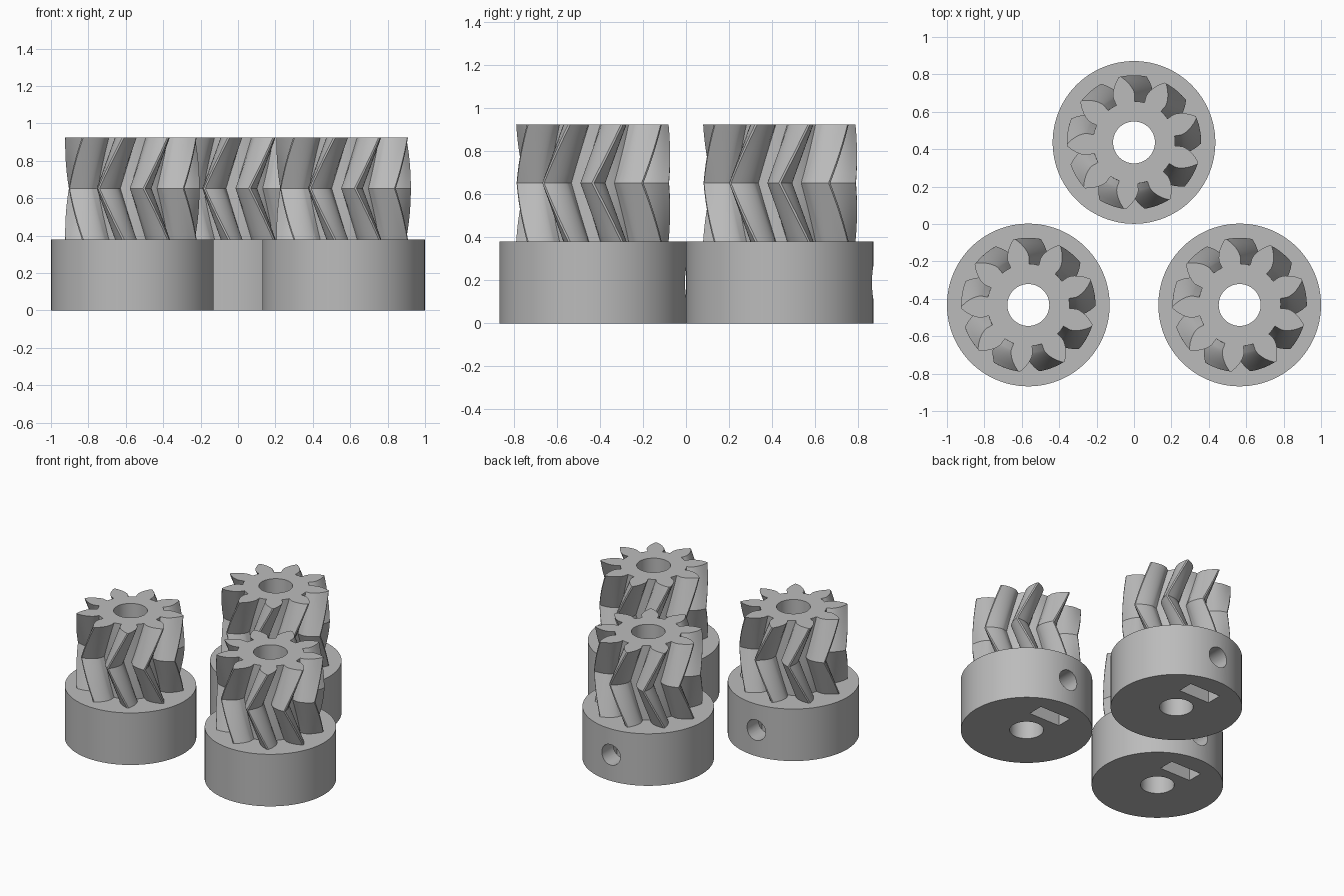
import bpy, bmesh, math
from mathutils import Matrix

if "Cube" in bpy.data.objects:
    bpy.data.objects.remove(bpy.data.objects["Cube"], do_unlink=True)

# Single flat grey
grey = bpy.data.materials.new("plain grey")
grey.use_nodes = True
COLOUR = (0.5, 0.5, 0.5, 1)
grey.diffuse_color = COLOUR
grey.node_tree.nodes["Principled BSDF"].inputs["Base Color"].default_value = COLOUR

TEETH = 9
PITCH_R, ROOT_R, TIP_R = 0.2935, 0.22, 0.359
PRESSURE = math.radians(30)
BASE_R = PITCH_R * math.cos(PRESSURE)
HUB_R, HUB_H, TOP = 0.435, 0.38, 0.925
BORE_R = 0.112
TWIST = math.radians(200 / TEETH)
SLICES = 6
HOLE_Z, NUT_Y = 0.19, 0.24


def add_object(name, bm):
    bmesh.ops.recalc_face_normals(bm, faces=bm.faces)
    mesh = bpy.data.meshes.new(name)
    bm.to_mesh(mesh)
    bm.free()
    mesh.materials.append(grey)
    obj = bpy.data.objects.new(name, mesh)
    bpy.context.collection.objects.link(obj)
    return obj


def cylinder(name, r, depth, centre, sides=64, rot=Matrix()):
    bm = bmesh.new()
    bmesh.ops.create_cone(bm, cap_ends=True, segments=sides, radius1=r, radius2=r,
                          depth=depth, matrix=Matrix.Translation(centre) @ rot)
    return add_object(name, bm)


def box(name, size, centre):
    bm = bmesh.new()
    bmesh.ops.create_cube(bm, size=1, matrix=Matrix.Translation(centre) @ Matrix.Diagonal((*size, 1)))
    return add_object(name, bm)


def involute(angle):
    return math.tan(angle) - angle


def gear_profile():
    """Polar outline: involute flanks above the base circle, radial flanks below."""
    half = math.pi / (2 * TEETH) + involute(PRESSURE)
    flank = [(ROOT_R, half)]
    for i in range(7):
        r = BASE_R + (TIP_R - BASE_R) * (i / 6) ** 1.5
        flank.append((r, half - involute(math.acos(BASE_R / r))))
    tooth = [(r, -a) for r, a in flank] + [(r, a) for r, a in reversed(flank)]
    step = math.tau / TEETH
    tooth.append((ROOT_R, step / 2))
    return [(r, a + k * step) for k in range(TEETH) for r, a in tooth]


def herringbone():
    bm = bmesh.new()
    rings = []
    profile = gear_profile()
    for s in range(2 * SLICES + 1):
        turn = TWIST * abs(s / SLICES - 1)
        z = HUB_H + (TOP - HUB_H) * s / (2 * SLICES)
        rings.append([bm.verts.new((r * math.cos(a + turn), r * math.sin(a + turn), z))
                      for r, a in profile])
    n = len(profile)
    for low, high in zip(rings, rings[1:]):
        for i in range(n):
            j = (i + 1) % n
            bm.faces.new((low[i], low[j], high[j], high[i]))
    bm.faces.new(rings[0][::-1])
    bm.faces.new(rings[-1])
    return add_object("herringbone_teeth", bm)


def cut(obj, cutters):
    """Subtract the cutters and keep the finished mesh."""
    for c in cutters:
        c.hide_render = True
        mod = obj.modifiers.new("cut", "BOOLEAN")
        mod.operation, mod.solver, mod.object = "DIFFERENCE", "EXACT", c
    depsgraph = bpy.context.evaluated_depsgraph_get()
    mesh = bpy.data.meshes.new_from_object(obj.evaluated_get(depsgraph))
    obj.modifiers.clear()
    obj.data = mesh


def smooth(obj):
    bpy.ops.object.select_all(action="DESELECT")
    obj.select_set(True)
    bpy.context.view_layer.objects.active = obj
    bpy.ops.object.shade_smooth_by_angle(angle=math.radians(25))


# Cutters: shaft bore, set screw hole at the back, nut slot from below with a hexagonal end
bore = cylinder("bore_cutter", BORE_R, 3, (0, 0, 0))
across = Matrix.Rotation(math.pi / 2, 4, "X")
screw = cylinder("screw_cutter", 0.075, 0.6, (0, 0.3, HOLE_Z), 32, across)
slot = box("slot_cutter", (0.25, 0.115, 0.4), (0, NUT_Y, HOLE_Z - 0.2))
nut = cylinder("nut_cutter", 0.125 / math.cos(math.pi / 6), 0.115, (0, NUT_Y, HOLE_Z), 6, across)
cutters = [bore, screw, slot, nut]

# Finished parts of one pinion
hub = cylinder("hub", HUB_R, HUB_H, (0, 0, HUB_H / 2), 96)
cut(hub, cutters)
teeth = herringbone()
cut(teeth, [bore])
for c in cutters:
    bpy.data.objects.remove(c, do_unlink=True)
for part in (hub, teeth):
    smooth(part)

# Three identical pinions
places = {"right": (-0.565, -0.433), "left": (0.565, -0.433), "back": (0, 0.436)}
for where, (x, y) in places.items():
    for part in (hub, teeth):
        copy = part.copy()
        copy.name = f"{where}_{part.name}"
        copy.location = (x, y, 0)
        bpy.context.collection.objects.link(copy)
for part in (hub, teeth):
    bpy.data.objects.remove(part, do_unlink=True)
